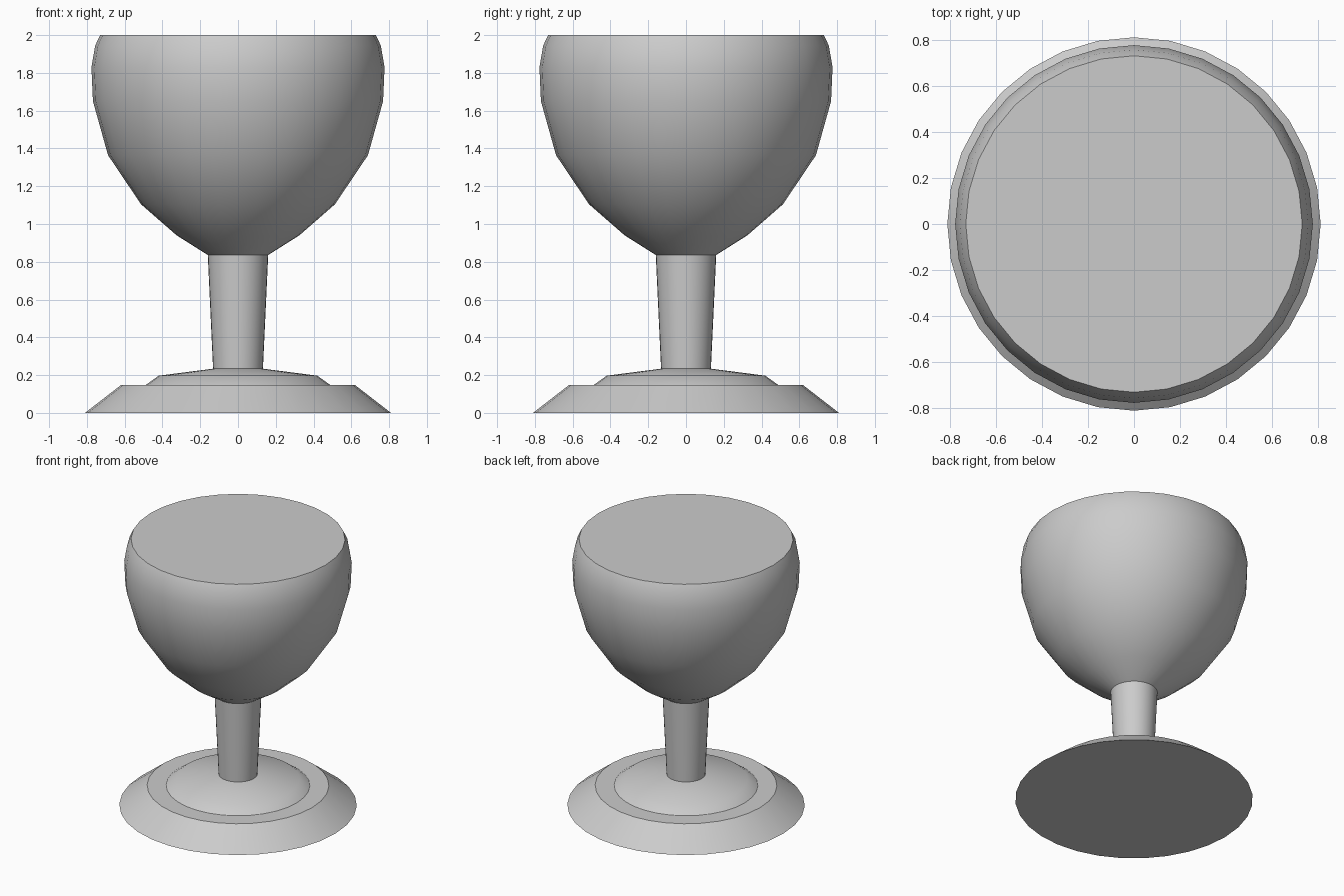
import bpy
import bmesh
from math import cos, sin, tau, radians

SIDES = 32

if "Cube" in bpy.data.objects:
    bpy.data.objects.remove(bpy.data.objects["Cube"], do_unlink=True)

GREY = (0.6, 0.6, 0.6, 1.0)
grey = bpy.data.materials.new("light_grey")
grey.use_nodes = True
grey.diffuse_color = GREY
grey.node_tree.nodes["Principled BSDF"].inputs["Base Color"].default_value = GREY


def lathe(name, profile, cap_bottom=False, cap_top=False):
    """Turn a (radius, height) profile, listed bottom to top, around z."""
    bm = bmesh.new()
    rings = [[bm.verts.new((r * cos(tau * i / SIDES), r * sin(tau * i / SIDES), z))
              for i in range(SIDES)] for r, z in profile]
    for low, high in zip(rings, rings[1:]):
        for i in range(SIDES):
            j = (i + 1) % SIDES
            bm.faces.new((low[i], low[j], high[j], high[i]))
    if cap_bottom:
        bm.faces.new(rings[0][::-1])
    if cap_top:
        bm.faces.new(rings[-1])
    mesh = bpy.data.meshes.new(name)
    bm.to_mesh(mesh)
    bm.free()
    mesh.materials.append(grey)
    obj = bpy.data.objects.new(name, mesh)
    bpy.context.collection.objects.link(obj)
    bpy.ops.object.select_all(action="DESELECT")
    obj.select_set(True)
    bpy.context.view_layer.objects.active = obj
    bpy.ops.object.shade_smooth_by_angle(angle=radians(30))
    return obj


# Stepped foot with a flat ledge and a shallow dome
lathe("foot", [(0.81, 0), (0.62, 0.147), (0.49, 0.147), (0.42, 0.197), (0.132, 0.234)],
      cap_bottom=True)

# Slightly flared stem
lathe("stem", [(0.132, 0.234), (0.16, 0.836)])

# Rounded bowl, filled level with the rim
lathe("bowl", [(0.16, 0.836), (0.325, 0.94), (0.513, 1.104), (0.688, 1.364),
               (0.768, 1.65), (0.776, 1.83), (0.756, 1.945), (0.73, 2.0)],
      cap_top=True)
